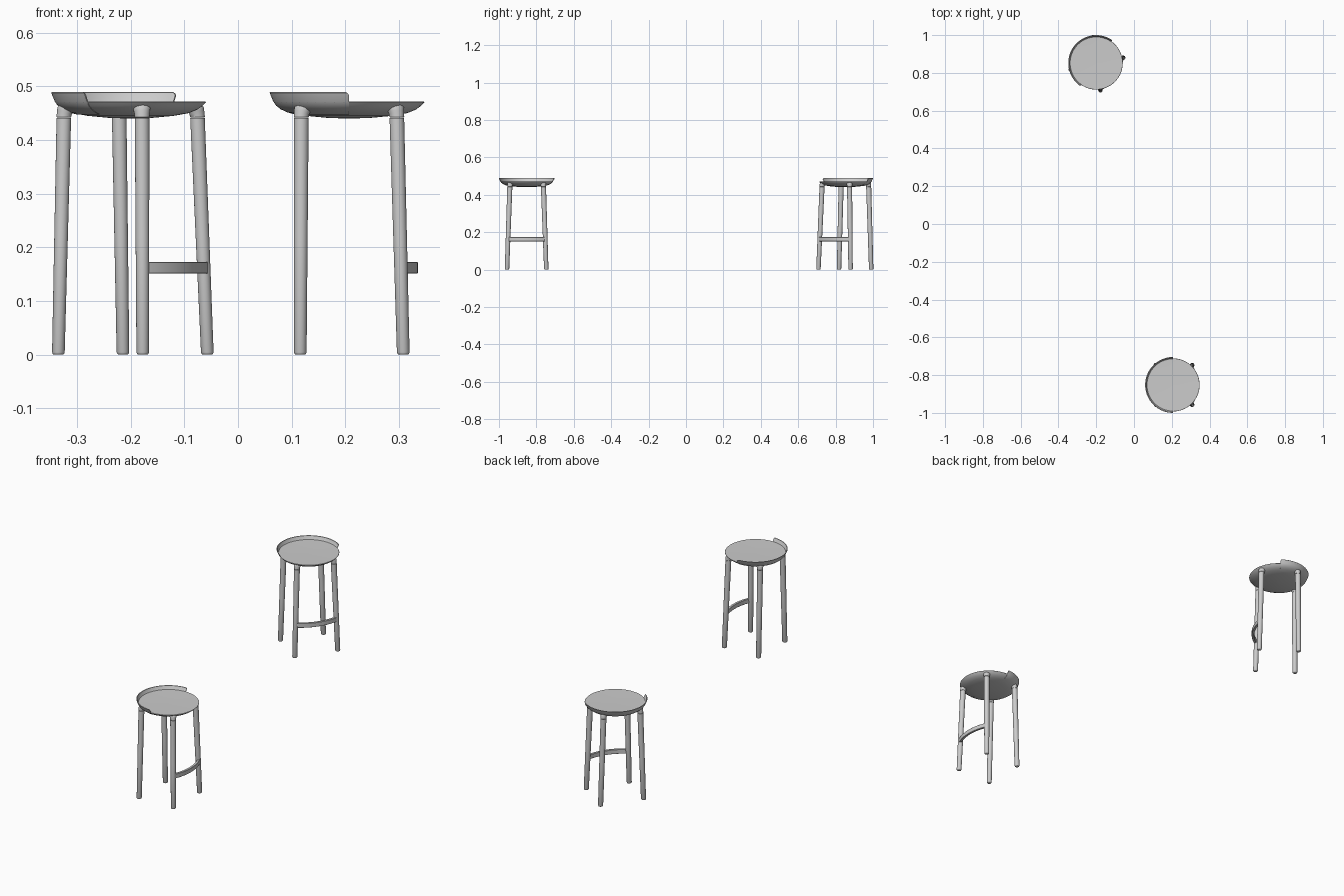
import bpy, bmesh
from math import sin, cos, pi, radians
from mathutils import Vector, Matrix

if "Cube" in bpy.data.objects:
    bpy.data.objects.remove(bpy.data.objects["Cube"])


def loft(name, rings, place, ring_closed=True, loop=False, angle=35):
    """Skin a list of equal-length point rings; cap the ends unless looped."""
    bm = bmesh.new()
    rows = [[bm.verts.new(p) for p in r] for r in rings]
    n = len(rows[0])
    pairs = list(zip(rows, rows[1:])) + ([(rows[-1], rows[0])] if loop else [])
    for a, b in pairs:
        for i in range(n if ring_closed else n - 1):
            j = (i + 1) % n
            bm.faces.new((a[i], a[j], b[j], b[i]))
    if not loop:
        bm.faces.new(rows[0])
        bm.faces.new(rows[-1])
    bmesh.ops.remove_doubles(bm, verts=bm.verts, dist=1e-6)
    bmesh.ops.recalc_face_normals(bm, faces=bm.faces)
    mesh = bpy.data.meshes.new(name)
    bm.to_mesh(mesh)
    bm.free()
    ob = bpy.data.objects.new(name, mesh)
    bpy.context.collection.objects.link(ob)
    ob.matrix_world = place
    bpy.ops.object.select_all(action='DESELECT')
    ob.select_set(True)
    bpy.context.view_layer.objects.active = ob
    bpy.ops.object.shade_smooth_by_angle(angle=radians(angle))
    return ob


def circle(c, r, n=24):
    return [(c[0] + r * cos(2 * pi * i / n), c[1] + r * sin(2 * pi * i / n), c[2])
            for i in range(n)]


def stool(tag, x, y, turn):
    place = Matrix.Translation((x, y, 0)) @ Matrix.Rotation(radians(turn), 4, 'Z')

    # shallow dished seat with a flat top
    profile = [(0.004, 0.440), (0.04, 0.4412), (0.08, 0.445), (0.108, 0.450),
               (0.124, 0.4565), (0.134, 0.4635), (0.1405, 0.4705), (0.1395, 0.4715),
               (0.07, 0.4705), (0.004, 0.470)]
    loft(f"{tag}_seat", [circle((0, 0, z), r, 96) for r, z in profile], place)

    # raised half rim wrapping around the back of the seat
    section = [(0.100, 0.4475), (0.115, 0.4515), (0.127, 0.457), (0.136, 0.464),
               (0.1415, 0.472), (0.148, 0.488), (0.147, 0.4892), (0.1445, 0.4885),
               (0.1385, 0.472), (0.132, 0.464), (0.118, 0.455)]
    steps = [90, 90.4, 91, 92.5] + [95 + 2.5 * i for i in range(69)] + [267.5, 269, 269.6, 270]
    rings = []
    for a in steps:
        e = min(abs(a - 90), abs(270 - a))
        top = 0.4892 - 0.006 * max(0, 1 - e / 2.5) ** 2
        rings.append([(r * cos(radians(a)), r * sin(radians(a)), min(z, top))
                      for r, z in section])
    loft(f"{tag}_rim", rings, place)

    for end, tx, bx in (("back", -0.089, -0.091), ("front", 0.089, 0.101)):
        for side, s in (("left", -1), ("right", 1)):
            top, foot = Vector((tx, s * 0.090, 0.441)), Vector((bx, s * 0.105, 0))
            # tapered leg with a rounded foot
            rings = [circle(foot.lerp(top, t), r) for t, r in
                     ((0, 0.0085), (0.003, 0.0105), (0.01, 0.0118), (0.5, 0.0127), (1, 0.0136))]
            loft(f"{tag}_{end}_{side}_leg", rings, place)
            # flared socket merging the leg into the seat underside
            inward = Vector((-tx, -top.y, 0)).normalized()
            rings = [circle(top + inward * d + Vector((0, 0, h)), r) for h, r, d in
                     ((0.001, 0.0128, 0), (0.002, 0.0138, 0), (0.008, 0.0142, 0.001),
                      (0.014, 0.0155, 0.003), (0.020, 0.0165, 0.005), (0.025, 0.014, 0.006),
                      (0.028, 0.008, 0.006))]
            loft(f"{tag}_{end}_{side}_socket", rings, place)

    # bowed footrest between the two front legs
    mid, half, sag = 0.128, 0.101, 0.022
    R = (half ** 2 + sag ** 2) / (2 * sag)
    rings = []
    for i in range(25):
        yy = half * (i / 12 - 1)
        n = Vector(((R * R - yy * yy) ** 0.5, yy, 0)) / R
        centre = Vector((mid - R, 0, 0))
        rings.append([centre + n * (R - d) + Vector((0, 0, z)) for d, z in
                      ((0.001, 0.151), (0, 0.152), (0, 0.172), (0.001, 0.173),
                       (0.011, 0.173), (0.012, 0.172), (0.012, 0.152), (0.011, 0.151))])
    loft(f"{tag}_footrest", rings, place)


stool("near_stool", 0.207, -0.852, 0)
stool("far_stool", -0.200, 0.852, -35)
